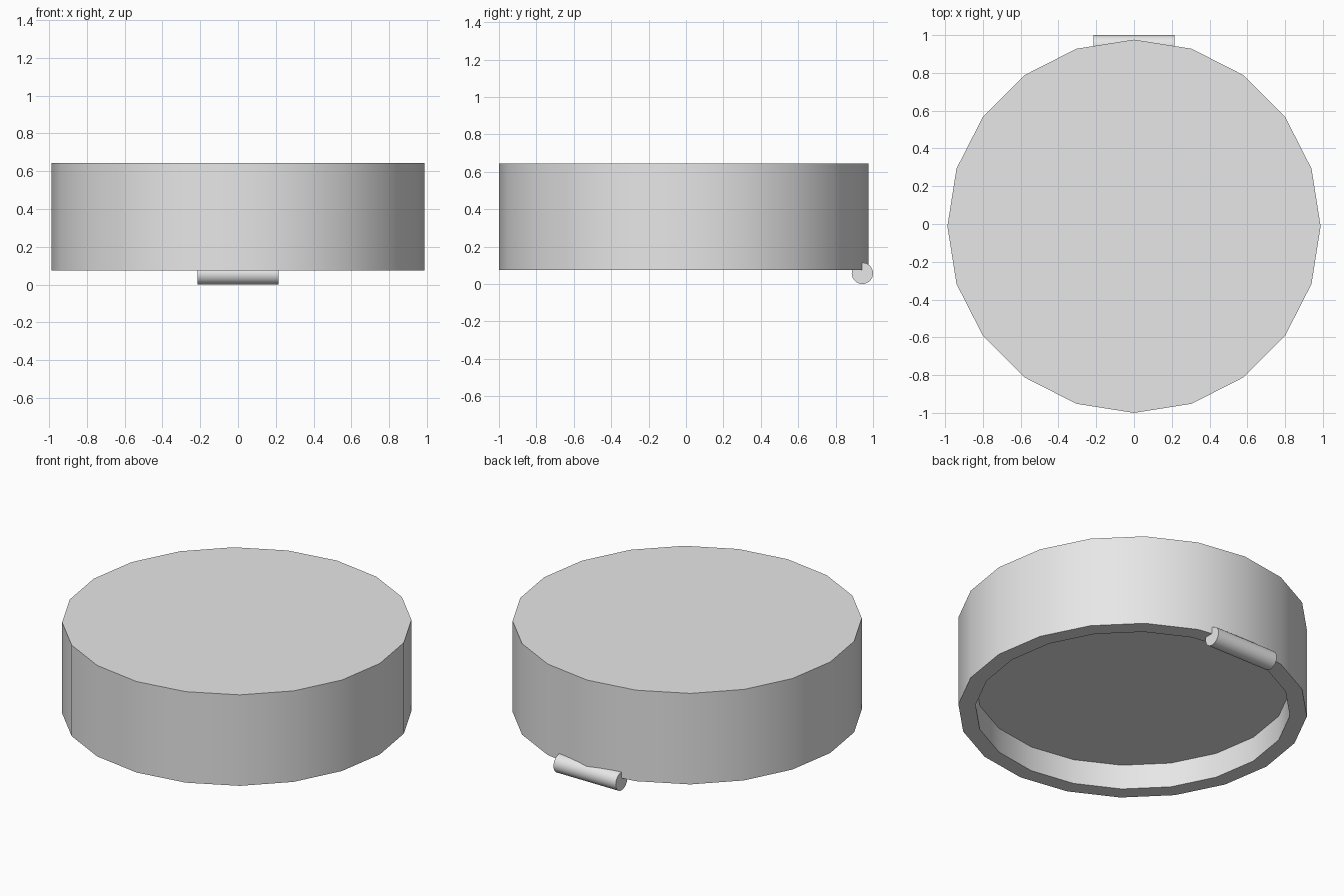
import bpy, bmesh, math

cube = bpy.data.objects.get("Cube")
if cube:
    bpy.data.objects.remove(cube, do_unlink=True)

grey = bpy.data.materials.new("light_grey")
grey.use_nodes = True
grey.diffuse_color = (0.8, 0.8, 0.8, 1)
grey.node_tree.nodes["Principled BSDF"].inputs["Base Color"].default_value = (0.8, 0.8, 0.8, 1)


def finish(obj, name):
    obj.name = obj.data.name = name
    obj.data.materials.append(grey)
    bpy.ops.object.shade_smooth_by_angle(angle=math.radians(30))


# Lid: twenty-sided drum with a shallow recess in its underside
LOW, HIGH, RADIUS = 0.075, 0.643, 0.988
bpy.ops.mesh.primitive_cylinder_add(vertices=20, radius=RADIUS, depth=HIGH - LOW,
                                    location=(0, -0.012, (LOW + HIGH) / 2))
lid = bpy.context.object
bm = bmesh.new()
bm.from_mesh(lid.data)
under = min(bm.faces, key=lambda f: f.calc_center_median().z)
rim = bmesh.ops.inset_region(bm, faces=[under], thickness=0.097)
inner = bmesh.ops.extrude_discrete_faces(bm, faces=[under])["faces"][0]
bmesh.ops.translate(bm, verts=inner.verts, vec=(0, 0, 0.155))
bmesh.ops.recalc_face_normals(bm, faces=bm.faces)
bm.to_mesh(lid.data)
bm.free()
finish(lid, "lid")

# Hinge: barrel along x, sunk into the lower back edge
bpy.ops.mesh.primitive_cylinder_add(vertices=32, radius=0.057, depth=0.43,
                                    location=(0, 0.943, 0.057),
                                    rotation=(0, math.pi / 2, 0))
finish(bpy.context.object, "hinge_barrel")
